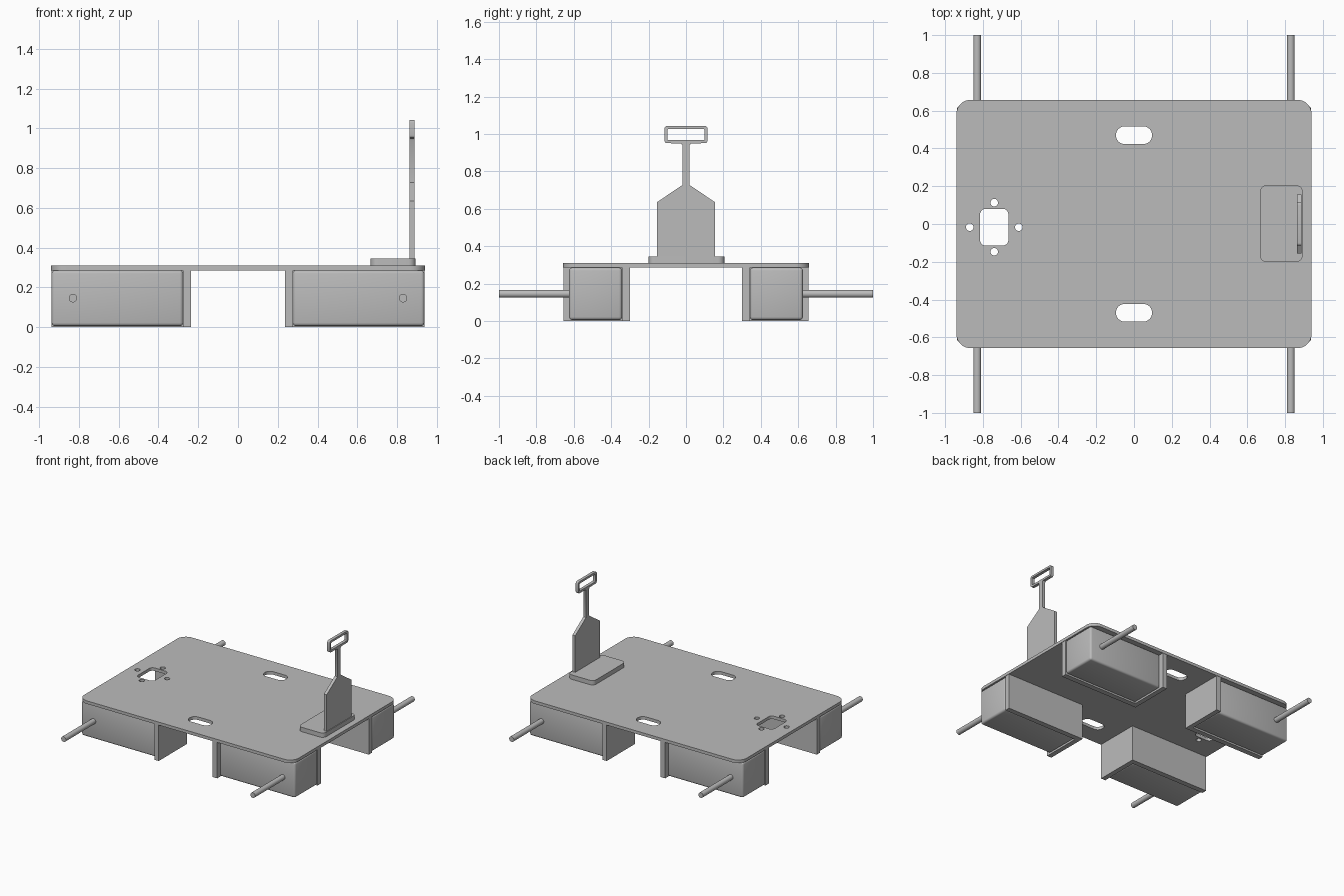
import bpy, bmesh, math
from mathutils import Matrix

old = bpy.data.objects.get("Cube")
if old:
    bpy.data.objects.remove(old)

grey = bpy.data.materials.new("plain_grey")
grey.use_nodes = True
grey.diffuse_color = (0.5, 0.5, 0.5, 1)
grey.node_tree.nodes["Principled BSDF"].inputs["Base Color"].default_value = (0.5, 0.5, 0.5, 1)


def finish(name, mesh):
    """Link a mesh as a grey object with smooth curves and sharp edges."""
    mesh.materials.clear()
    mesh.materials.append(grey)
    ob = bpy.data.objects.new(name, mesh)
    bpy.context.collection.objects.link(ob)
    bpy.ops.object.select_all(action='DESELECT')
    ob.select_set(True)
    bpy.context.view_layer.objects.active = ob
    bpy.ops.object.shade_smooth_by_angle(angle=math.radians(35))
    return ob


def from_bmesh(name, bm):
    mesh = bpy.data.meshes.new(name)
    bm.to_mesh(mesh)
    bm.free()
    return finish(name, mesh)


def rounded(cx, cy, w, h, r, n=8):
    """Rounded rectangle outline; r equal to half the size gives a circle."""
    pts = []
    for k, (sx, sy) in enumerate(((1, 1), (-1, 1), (-1, -1), (1, -1))):
        for i in range(n + 1):
            a = math.pi / 2 * (k + i / n)
            pts.append((cx + sx * (w / 2 - r) + r * math.cos(a),
                        cy + sy * (h / 2 - r) + r * math.sin(a)))
    return pts


def sheet(name, outlines, low, high, matrix=None):
    """Extrude an outline with holes between two heights."""
    cu = bpy.data.curves.new(name, 'CURVE')
    cu.dimensions, cu.fill_mode = '2D', 'BOTH'
    cu.extrude = (high - low) / 2
    for pts in outlines:
        sp = cu.splines.new('POLY')
        sp.points.add(len(pts) - 1)
        for p, (x, y) in zip(sp.points, pts):
            p.co = (x, y, 0, 1)
        sp.use_cyclic_u = True
    temp = bpy.data.objects.new(name + "_curve", cu)
    bpy.context.collection.objects.link(temp)
    deps = bpy.context.evaluated_depsgraph_get()
    mesh = bpy.data.meshes.new_from_object(temp.evaluated_get(deps))
    bpy.data.objects.remove(temp)
    bm = bmesh.new()
    bm.from_mesh(mesh)
    bmesh.ops.remove_doubles(bm, verts=bm.verts, dist=1e-4)
    bmesh.ops.recalc_face_normals(bm, faces=bm.faces)
    bmesh.ops.translate(bm, verts=bm.verts, vec=(0, 0, (low + high) / 2))
    if matrix:
        bmesh.ops.transform(bm, verts=bm.verts, matrix=matrix)
    return from_bmesh(name, bm)


def block(name, lo, hi, bevel=0):
    bm = bmesh.new()
    bmesh.ops.create_cube(bm, size=1)
    for v in bm.verts:
        v.co = [a + (b - a) * (c + 0.5) for a, b, c in zip(lo, hi, v.co)]
    if bevel:
        bmesh.ops.bevel(bm, geom=bm.edges[:], offset=bevel, segments=3,
                        profile=0.5, affect='EDGES')
    return from_bmesh(name, bm)


# Deck with two slots, a square opening and four screw holes
deck = [rounded(0, 0, 1.88, 1.315, 0.075)]
deck += [rounded(0, y, 0.19, 0.094, 0.045) for y in (-0.47, 0.47)]
deck.append(rounded(-0.74, -0.017, 0.15, 0.195, 0.03))
for dx, dy in ((0.13, 0), (-0.13, 0), (0, 0.13), (0, -0.13)):
    deck.append(rounded(-0.74 + dx, -0.017 + dy, 0.04, 0.04, 0.02, 5))
sheet("deck", deck, 0.286, 0.31)

# Motor box, angle bracket and axle at each corner
for sx, side in ((1, "left"), (-1, "right")):
    for sy, end in ((1, "back"), (-1, "front")):
        tag = f"_{end}_{side}"

        def span(x0, x1, y0, y1, z0, z1):
            xs, ys = sorted((sx * x0, sx * x1)), sorted((sy * y0, sy * y1))
            return (xs[0], ys[0], z0), (xs[1], ys[1], z1)

        block("motor_box" + tag, *span(0.276, 0.937, 0.342, 0.625, 0.006, 0.286), bevel=0.016)
        bracket = [(0.237, 0.3), (0.937, 0.3), (0.937, 0.342),
                   (0.276, 0.342), (0.276, 0.655), (0.237, 0.655)]
        sheet("bracket" + tag, [[(sx * x, sy * y) for x, y in bracket]], 0, 0.287)
        bm = bmesh.new()
        bmesh.ops.create_cone(bm, cap_ends=True, segments=32, radius1=0.021,
                              radius2=0.021, depth=0.4)
        bmesh.ops.transform(bm, verts=bm.verts,
                            matrix=Matrix.Translation((sx * 0.83, sy * 0.8, 0.146))
                            @ Matrix.Rotation(math.pi / 2, 4, 'X'))
        from_bmesh("axle" + tag, bm)

# Mounting pad for the upright
sheet("mounting_pad", [rounded(0.78, 0.002, 0.226, 0.407, 0.035)], 0.309, 0.345)

# Upright: shouldered panel, thin stem and rounded loop, drawn in y-z
half = [(0.156, 0.34), (0.156, 0.635), (0.02, 0.727), (0.02, 0.94), (0.026, 0.95)]
loop = [p for p in rounded(0, 0.997, 0.23, 0.092, 0.014, 4)]
# start the loop at its lower right corner and run round to the lower left
loop = loop[15:] + loop[:15]
outline = half + loop + [(-y, z) for y, z in reversed(half)]
opening = rounded(0, 0.997, 0.198, 0.06, 0.005, 3)
stand_up = Matrix(((0, 0, 1, 0), (1, 0, 0, 0), (0, 1, 0, 0), (0, 0, 0, 1)))
sheet("upright", [outline, opening], 0.863, 0.887, stand_up)
